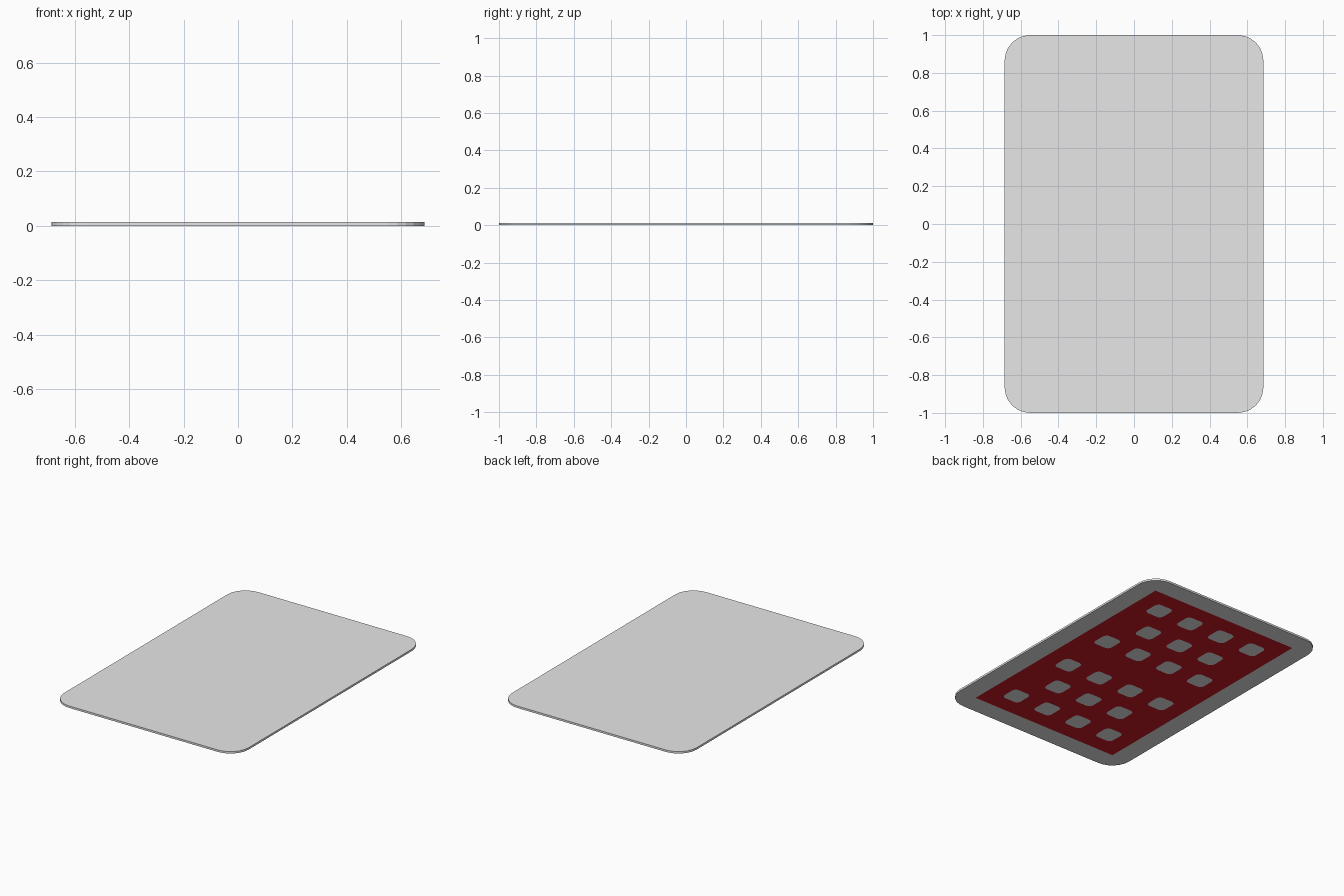
import bpy, bmesh, math

if "Cube" in bpy.data.objects:
    bpy.data.objects.remove(bpy.data.objects["Cube"])

T = 0.013          # card thickness


def material(name, rgb):
    m = bpy.data.materials.new(name)
    m.diffuse_color = (*rgb, 1)
    m.use_nodes = True
    m.node_tree.nodes["Principled BSDF"].inputs["Base Color"].default_value = m.diffuse_color
    return m


def rounded_rect(cx, cy, hx, hy, r, n):
    """Outline of a rectangle with rounded corners."""
    if r == 0:
        return [(cx + hx, cy + hy), (cx - hx, cy + hy),
                (cx - hx, cy - hy), (cx + hx, cy - hy)]
    pts = []
    for q, (sx, sy) in enumerate([(1, 1), (-1, 1), (-1, -1), (1, -1)]):
        for i in range(n + 1):
            a = math.pi / 2 * (q + i / n)
            pts.append((cx + sx * (hx - r) + r * math.cos(a),
                        cy + sy * (hy - r) + r * math.sin(a)))
    return pts


bm = bmesh.new()


def loop(pts, z=0):
    vs = [bm.verts.new((x, y, z)) for x, y in pts]
    es = [bm.edges.new((vs[i - 1], vs[i])) for i in range(len(vs))]
    return vs, es


# Card outline, red panel outline and pip outlines on the underside
outline = rounded_rect(0, 0, 0.685, 1.0, 0.135, 6)
card_v, card_e = loop(outline)
panel_v, panel_e = loop(rounded_rect(0, 0, 0.555, 0.87, 0, 1))
four, three = (-0.375, -0.125, 0.125, 0.375), (-0.25, 0, 0.25)
pip_edges = []
for row, cols in ((0.69, four), (0.438, three), (0.188, four)):
    for y in (row, -row):
        for x in cols:
            vs, es = loop(rounded_rect(x, y, 0.065, 0.065, 0.03, 4))
            bm.faces.new(vs[::-1])
            pip_edges += es

# Grey border, then red panel with pip-shaped gaps
bmesh.ops.triangle_fill(bm, edges=card_e + panel_e, normal=(0, 0, -1))
red = bmesh.ops.triangle_fill(bm, edges=panel_e + pip_edges, normal=(0, 0, -1))
for f in red["geom"]:
    if isinstance(f, bmesh.types.BMFace):
        f.material_index = 1

# Top face and rim
top_v, _ = loop(outline, T)
bm.faces.new(top_v)
for i in range(len(top_v)):
    bm.faces.new((card_v[i - 1], card_v[i], top_v[i], top_v[i - 1]))
bmesh.ops.recalc_face_normals(bm, faces=bm.faces)

me = bpy.data.meshes.new("card")
bm.to_mesh(me)
bm.free()
me.materials.append(material("light grey", (0.8, 0.8, 0.8)))
me.materials.append(material("red", (0.6, 0.01, 0.018)))
card = bpy.data.objects.new("card", me)
bpy.context.collection.objects.link(card)
